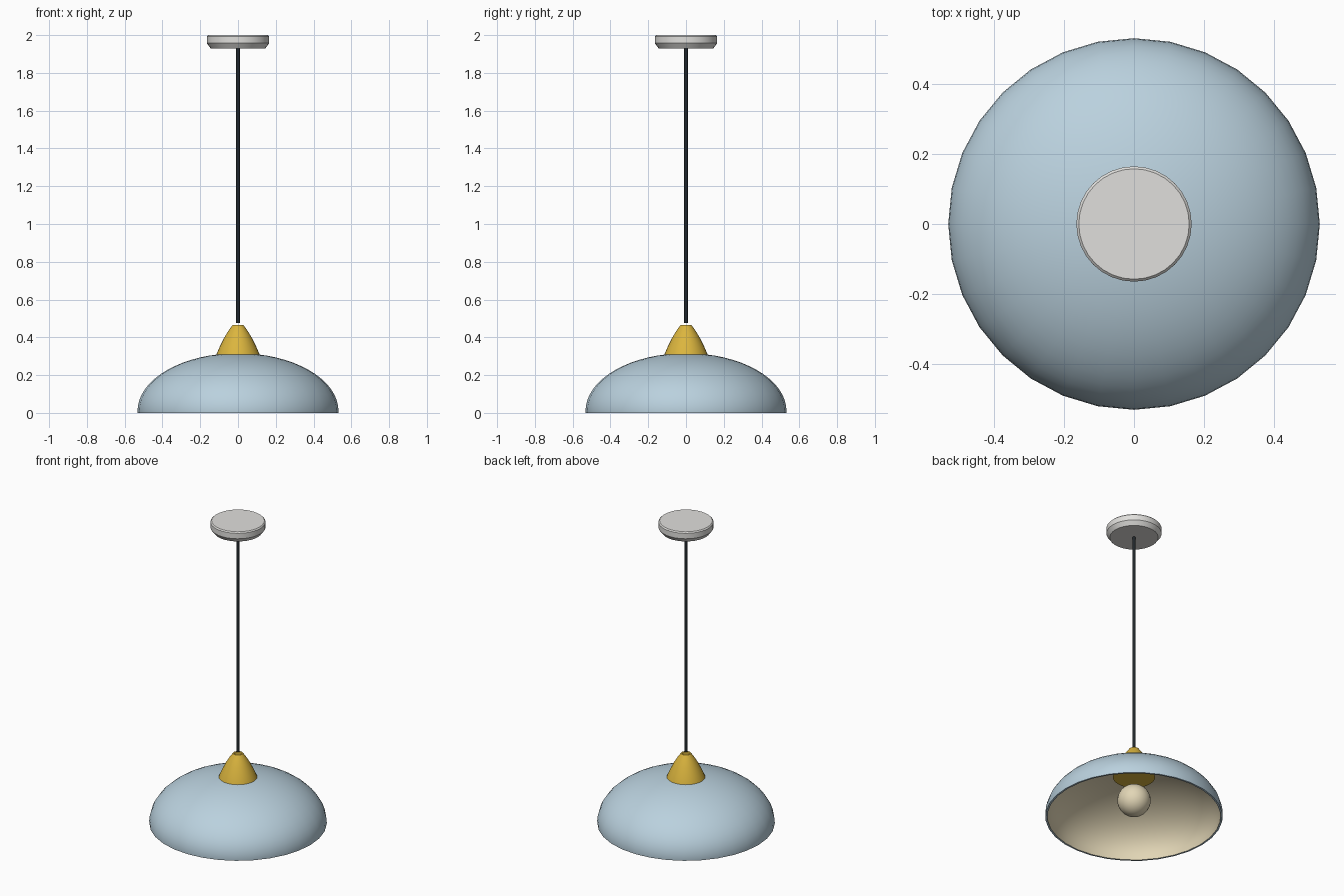
import bpy, bmesh, math

if "Cube" in bpy.data.objects:
    bpy.data.objects.remove(bpy.data.objects["Cube"])


def material(name, r, g, b):
    # sRGB 0-255 to linear
    lin = [((c / 255 + 0.055) / 1.055) ** 2.4 for c in (r, g, b)]
    m = bpy.data.materials.new(name)
    m.diffuse_color = (*lin, 1)
    m.use_nodes = True
    m.node_tree.nodes["Principled BSDF"].inputs["Base Color"].default_value = m.diffuse_color
    return m


blue = material("pale_blue", 186, 209, 222)
cream = material("warm_cream", 226, 214, 182)
gold = material("brass_gold", 219, 181, 62)
black = material("cord_black", 32, 38, 42)
white = material("soft_white", 224, 223, 220)


def lathe(name, profile, mats, mat_of=lambda i: 0, sides=32, angle=35):
    """Revolve (radius, z) points, listed top to bottom on the outside, about z."""
    bm = bmesh.new()
    rings = []
    for r, z in profile:
        if r < 1e-6:
            rings.append([bm.verts.new((0, 0, z))] * sides)
        else:
            rings.append([bm.verts.new((r * math.cos(2 * math.pi * k / sides),
                                        r * math.sin(2 * math.pi * k / sides), z))
                          for k in range(sides)])
    for i, (a, b) in enumerate(zip(rings, rings[1:])):
        for k in range(sides):
            n = (k + 1) % sides
            corners = list(dict.fromkeys((a[k], b[k], b[n], a[n])))
            bm.faces.new(corners).material_index = mat_of(i)
    me = bpy.data.meshes.new(name)
    bm.to_mesh(me)
    bm.free()
    for m in mats:
        me.materials.append(m)
    ob = bpy.data.objects.new(name, me)
    bpy.context.collection.objects.link(ob)
    bpy.ops.object.select_all(action='DESELECT')
    ob.select_set(True)
    bpy.context.view_layer.objects.active = ob
    bpy.ops.object.shade_smooth_by_angle(angle=math.radians(angle))
    return ob


# Domed shade: blue outside and rim, cream inside
N = 16
arc = [math.pi / 2 * i / N for i in range(N + 1)]
outer = [(0.532 * math.sin(t), 0.01 + 0.306 * math.cos(t)) for t in arc]
inner = [(0.518 * math.sin(t), 0.01 + 0.292 * math.cos(t)) for t in reversed(arc)]
rim = [(0.531, 0.0), (0.519, 0.0)]
lathe("shade", outer + rim + inner, [blue, cream], lambda i: 0 if i < N + 2 else 1)

# Flared brass cap that passes through the top of the shade
lathe("cap", [(0, 0.458), (0.018, 0.458), (0.022, 0.464), (0.030, 0.464), (0.050, 0.436),
              (0.072, 0.400), (0.097, 0.350), (0.115, 0.308), (0.126, 0.272), (0, 0.272)],
      [gold])

# Round bulb under the cap
R = 0.1
lathe("bulb", [(R * math.sin(math.pi * i / 16), 0.112 + R * math.cos(math.pi * i / 16))
               if 0 < i < 16 else (0, 0.112 + R * (1 if i == 0 else -1))
               for i in range(17)], [cream])

# Hanging cord
lathe("cord", [(0, 1.94), (0.0105, 1.94), (0.0105, 0.475), (0, 0.475)], [black], sides=12)

# Ceiling canopy with a chamfered lower edge
lathe("canopy", [(0, 2.0), (0.158, 2.0), (0.165, 1.993), (0.165, 1.957),
                 (0.145, 1.93), (0, 1.93)], [white])
